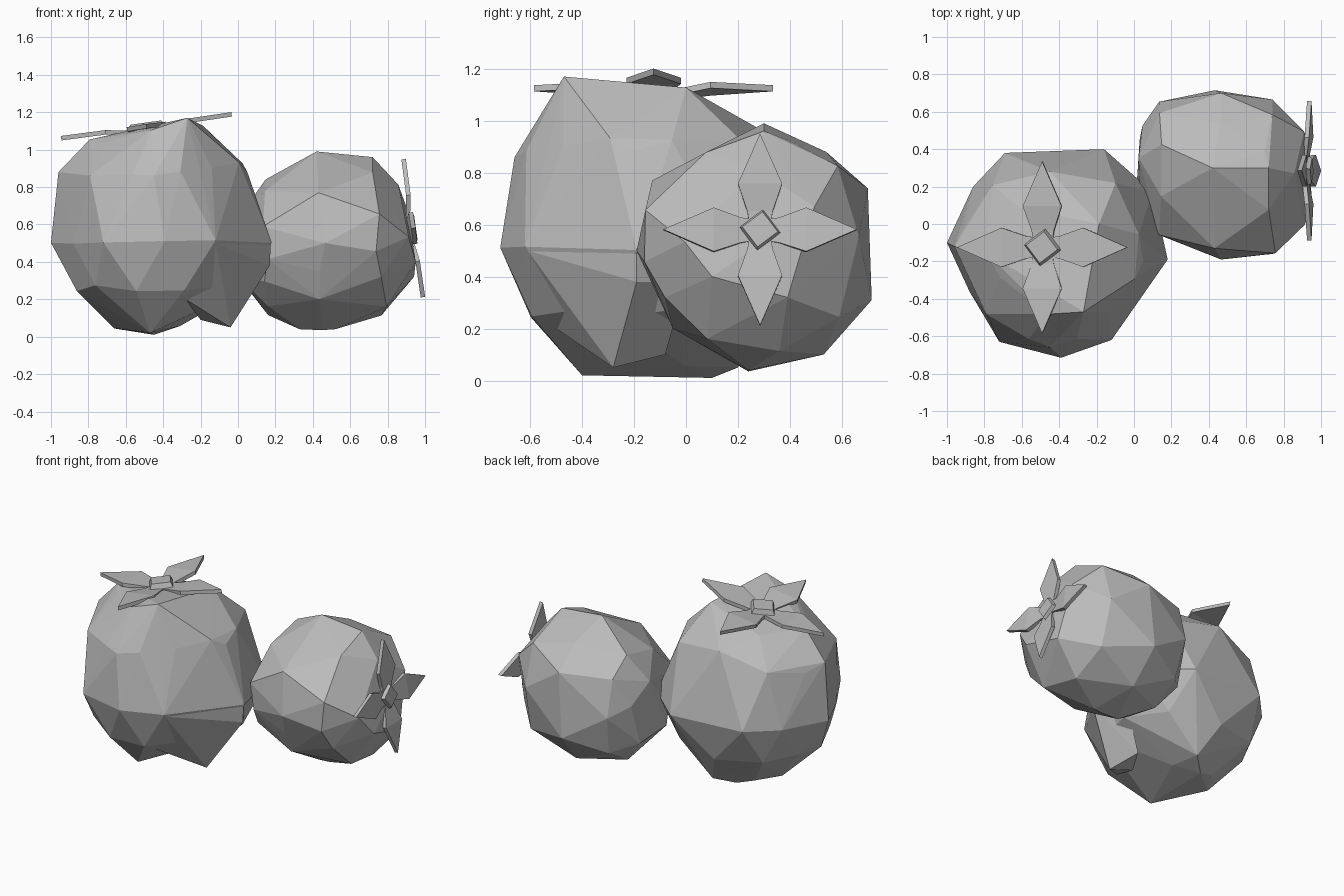
import bpy, bmesh, math, random
from mathutils import Vector, Matrix

cube = bpy.data.objects.get("Cube")
if cube:
    bpy.data.objects.remove(cube, do_unlink=True)

grey = bpy.data.materials.new("plain grey")
grey.use_nodes = True
grey.diffuse_color = (0.5, 0.5, 0.5, 1)
grey.node_tree.nodes["Principled BSDF"].inputs["Base Color"].default_value = grey.diffuse_color


def finish(name, bm):
    bmesh.ops.recalc_face_normals(bm, faces=bm.faces)
    mesh = bpy.data.meshes.new(name)
    bm.to_mesh(mesh)
    bm.free()
    mesh.materials.append(grey)
    obj = bpy.data.objects.new(name, mesh)
    bpy.context.collection.objects.link(obj)
    return obj


def hull(name, points):
    """Faceted solid wrapped around a set of points."""
    bm = bmesh.new()
    for p in points:
        bm.verts.new(p)
    bmesh.ops.convex_hull(bm, input=bm.verts)
    loose = [v for v in bm.verts if not v.link_faces]
    bmesh.ops.delete(bm, geom=loose, context='VERTS')
    return finish(name, bm)


def fruit(name, outline, rings, place, extra, seed):
    """Faceted body: staggered, slightly uneven rings of one outline."""
    rng = random.Random(seed)
    pts = [Vector(p) for p in outline]
    mid = sum(pts, Vector((0, 0))) / len(pts)
    points = list(extra)
    for i, (height, scale, du, dv, tilt) in enumerate(rings):
        wobble = 0.0 if scale == 1 else 0.03
        for k, p in enumerate(pts):
            if i % 2:
                p = (p + pts[k - 1]) * 0.52 - mid * 0.04
            if scale < 0.6 and k % 2:
                continue
            q = mid + (p - mid) * (scale + rng.uniform(-wobble, wobble)) + Vector((du, dv))
            lift = (q - mid).dot(Vector(tilt)) + rng.uniform(-1, 1) * 0.02
            points.append(place(q.x, q.y, height + lift))
    return hull(name, points)


def calyx(prefix, centre, normal, size):
    """Four pointed sepals, a tapered square knob and a short stem."""
    z = Vector(normal).normalized()
    y = Vector((0, 1, 0))
    x = y.cross(z)
    frame = Matrix.Translation(centre) @ Matrix((x, y, z)).transposed().to_4x4()
    frame = frame @ Matrix.Scale(size, 4)
    # sepal sections from the sunken root to the tip: reach, half width, level
    sections = [(0.02, 0.05, -0.04), (0.09, 0.06, -0.035), (0.22, 0.105, -0.014)]
    tip = (0.46, 0, -0.012)
    bm = bmesh.new()
    for turn in range(4):
        spin = frame @ Matrix.Rotation(turn * math.pi / 2, 4, 'Z')
        rows = [[bm.verts.new(spin @ Vector((r, s * w, h))) for s in (1, -1)]
                for r, w, h in sections]
        end = bm.verts.new(spin @ Vector(tip))
        faces = [bm.faces.new((a[0], a[1], b[1], b[0])) for a, b in zip(rows, rows[1:])]
        faces.append(bm.faces.new((rows[-1][0], rows[-1][1], end)))
        out = bmesh.ops.extrude_face_region(bm, geom=faces)
        moved = [v for v in out["geom"] if isinstance(v, bmesh.types.BMVert)]
        bmesh.ops.translate(bm, verts=moved, vec=z * 0.024)
    finish(prefix + "_sepals", bm)

    for part, low, high, depth, level in (("knob", 0.11, 0.085, 0.05, -0.005),
                                          ("stem", 0.05, 0.07, 0.1, -0.06)):
        bm = bmesh.new()
        turn = Matrix.Rotation(math.radians(-8), 4, 'Z')
        bmesh.ops.create_cone(bm, cap_ends=True, segments=4, radius1=low, radius2=high,
                              depth=depth, matrix=frame @ Matrix.Translation((0, 0, level)) @ turn)
        finish(prefix + "_" + part, bm)


# Large upright fruit, rings stacked upward
fruit("large_fruit",
      [(-1, -.1), (-.86, .2), (-.69, .38), (-.16, .4), (.1, .17), (.18, -.19),
       (0, -.38), (-.12, -.62), (-.39, -.715), (-.72, -.63), (-.88, -.36)],
      [(.06, .34, -.06, .06, (0, 0)), (.26, .82, -.01, 0, (0, 0)), (.51, 1, 0, 0, (0, 0)),
       (.89, .84, -.03, -.02, (.1, .03)), (1.09, .53, -.06, -.02, (.14, -.03))],
      lambda u, v, h: (u, v, h),
      [(-.47, -.4, .02), (-.45, .1, .01), (-.34, .2, .05), (-.27, -.47, 1.17),
       (-.96, -.12, .88), (.05, -.2, .88), (-.45, -.66, .86), (-.45, .28, .97)], 4)
calyx("large", (-.49, -.125, 1.125), (-.14, 0, 1), 1.0)

# Pointed lobe blending into the lower side of the large fruit
hull("large_fruit_lobe",
     [(-.04, -.28, .05), (.175, -.19, .5), (.17, -.19, .38), (0, -.38, .5), (-.12, -.61, .5),
      (-.28, -.5, .2), (-.2, -.25, .09), (-.1, -.08, .1), (.06, 0, .38)])

# Small fruit lying on its side, rings stacked along x
fruit("small_fruit",
      [(.3, .98), (.54, .88), (.7, .74), (.715, .31), (.53, .1), (.24, .035),
       (-.05, .2), (-.12, .35), (-.19, .5), (-.13, .77)],
      [(.03, .45, .08, -.04, (0, 0)), (.15, .8, .03, -.02, (0, 0)), (.45, 1, 0, 0, (0, 0)),
       (.75, .92, -.02, .03, (0, -.08)), (.915, .55, -.01, .04, (0, -.13))],
      lambda u, v, h: (h, u, v),
      [(.95, .1, .4), (.42, .3, .99), (.72, .3, .96), (.33, .24, .04), (.52, .24, .04)], 9)
calyx("small", (.935, .285, .58), (1, 0, .14), .81)
